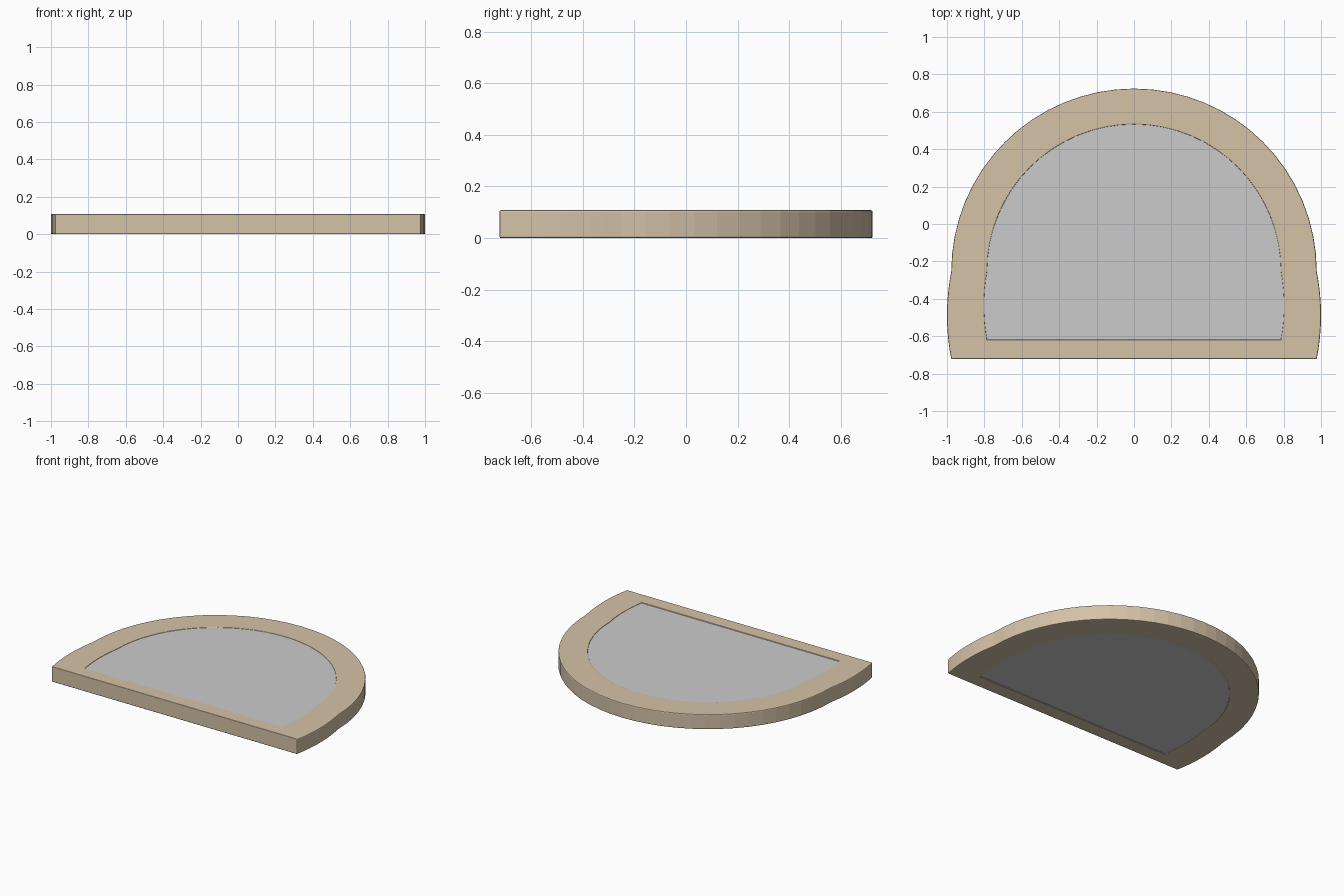
import bpy, bmesh, math

if "Cube" in bpy.data.objects:
    bpy.data.objects.remove(bpy.data.objects["Cube"])

HEIGHT = 0.108
SPRING = -0.253   # y where the round arch starts


def outline(r, y0, bulge, arch_segs=32, side_segs=8):
    """Arch outline: flat bottom, slightly bulged sides, half-circle top."""
    side = []
    for i in range(side_segs):
        t = i / side_segs
        side.append((r + bulge * 4 * t * (1 - t), y0 + (SPRING - y0) * t))
    arch = [(r * math.cos(math.pi * i / arch_segs),
             SPRING + r * math.sin(math.pi * i / arch_segs))
            for i in range(arch_segs + 1)]
    return side + arch + [(-x, y) for x, y in reversed(side)]


def make_object(name, bm, color=None):
    bmesh.ops.recalc_face_normals(bm, faces=bm.faces)
    me = bpy.data.meshes.new(name)
    bm.to_mesh(me)
    bm.free()
    ob = bpy.data.objects.new(name, me)
    bpy.context.collection.objects.link(ob)
    if color:
        mat = bpy.data.materials.new(name + "_color")
        mat.diffuse_color = color
        mat.use_nodes = True
        mat.node_tree.nodes["Principled BSDF"].inputs["Base Color"].default_value = mat.diffuse_color
        me.materials.append(mat)
    return ob


def ring(bm, pts, z):
    return [bm.verts.new((x, y, z)) for x, y in pts]


def bridge(bm, a, b):
    n = len(a)
    for i in range(n):
        j = (i + 1) % n
        bm.faces.new((a[i], a[j], b[j], b[i]))


# Arched frame
outer = outline(0.977, -0.723, 0.023)
inner = outline(0.785, -0.617, 0.016)
bm = bmesh.new()
loops = [ring(bm, outer, 0), ring(bm, outer, HEIGHT),
         ring(bm, inner, HEIGHT), ring(bm, inner, 0)]
for k in range(4):
    bridge(bm, loops[k], loops[(k + 1) % 4])
frame = make_object("arched_frame", bm, (0.66, 0.54, 0.39, 1))
bev = frame.modifiers.new("soft_edges", 'BEVEL')
bev.width = 0.006
bev.segments = 2
bev.limit_method = 'ANGLE'
bev.angle_limit = math.radians(50)

# Inset panel, almost flush with the frame on both sides
bm = bmesh.new()
edge = outline(0.788, -0.62, 0.016)
low, high = ring(bm, edge, 0.004), ring(bm, edge, HEIGHT - 0.004)
bridge(bm, low, high)
bm.faces.new(low)
bm.faces.new(high)
make_object("inset_panel", bm, (0.78, 0.77, 0.75, 1))
